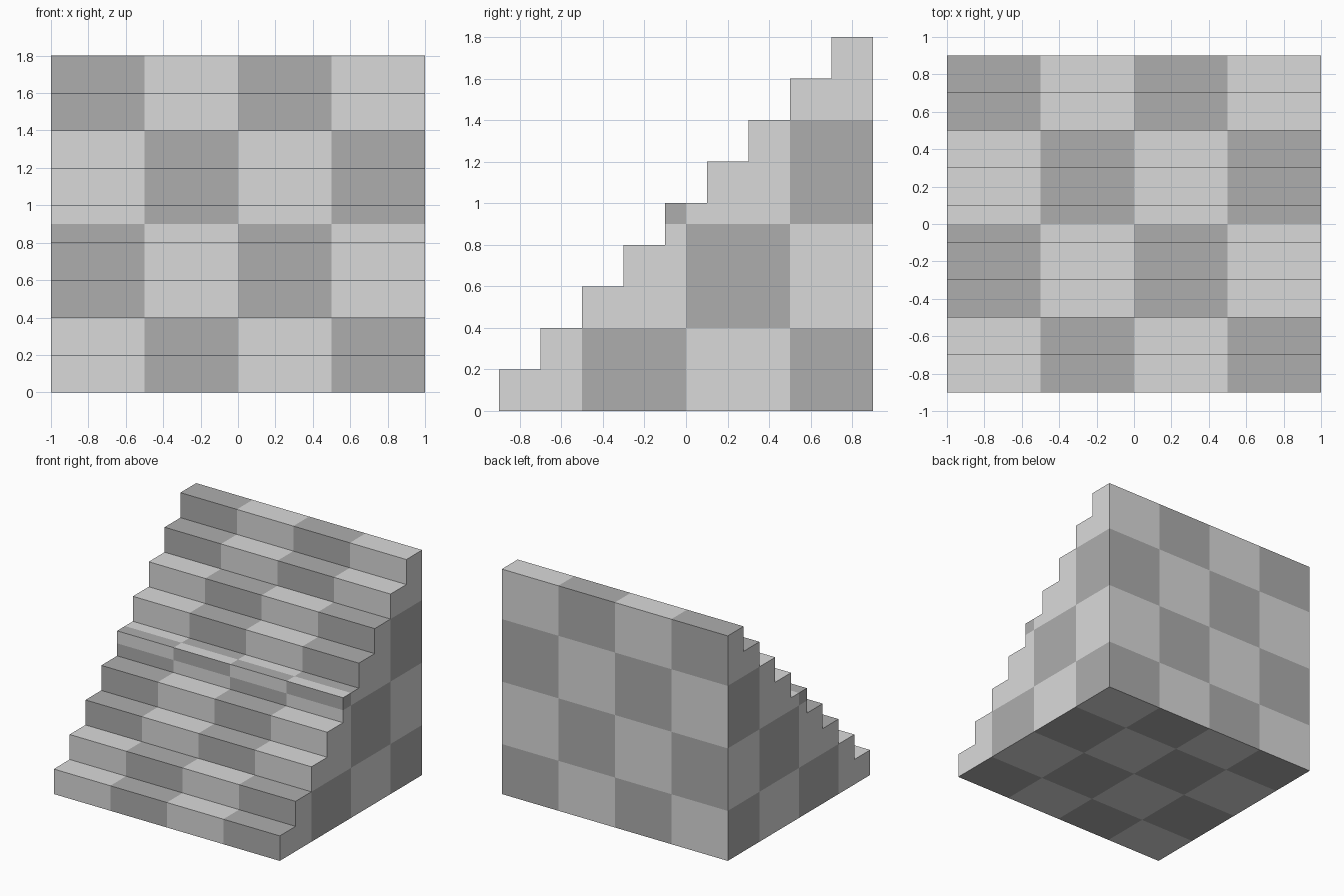
import bpy, bmesh, math
from mathutils import Vector

if "Cube" in bpy.data.objects:
    bpy.data.objects.remove(bpy.data.objects["Cube"])

STEPS, SIZE, TILE = 9, 0.2, 0.5
HALF_W, HALF_D, MID_Z = 1.0, 0.9, 0.9


def material(name, value):
    m = bpy.data.materials.new(name)
    m.diffuse_color = (value, value, value, 1)
    m.use_nodes = True
    m.node_tree.nodes["Principled BSDF"].inputs["Base Color"].default_value = m.diffuse_color
    return m


# stepped side profile, closed by the back wall and the floor
profile = [(HALF_D, 0), (-HALF_D, 0)]
for i in range(STEPS):
    y = -HALF_D + i * SIZE
    z = (i + 1) * SIZE
    profile += [(y, z), (y + SIZE, z)]

# solid staircase from the extruded profile
bm = bmesh.new()
face = bm.faces.new([bm.verts.new((-HALF_W, y, z)) for y, z in profile])
ext = bmesh.ops.extrude_face_region(bm, geom=[face])
bmesh.ops.translate(bm, vec=(2 * HALF_W, 0, 0),
                    verts=[g for g in ext["geom"] if isinstance(g, bmesh.types.BMVert)])
bmesh.ops.recalc_face_normals(bm, faces=bm.faces)

# cut the surface along the tile grid
centre = Vector((0, 0, MID_Z))
for axis in range(3):
    normal = Vector([float(k == axis) for k in range(3)])
    for k in (-1, 0, 1):
        bmesh.ops.bisect_plane(bm, geom=bm.verts[:] + bm.edges[:] + bm.faces[:],
                               dist=1e-5, plane_co=centre + normal * k * TILE,
                               plane_no=normal)

# checker colours: parity of the tile in the plane of each face
bm.normal_update()
for f in bm.faces:
    flat = max(range(3), key=lambda k: abs(f.normal[k]))
    p = f.calc_center_bounds() - centre
    f.material_index = sum(math.floor(p[k] / TILE) for k in range(3) if k != flat) % 2

mesh = bpy.data.meshes.new("staircase")
bm.to_mesh(mesh)
bm.free()
mesh.materials.append(material("light grey", 0.70))
mesh.materials.append(material("mid grey", 0.42))
bpy.context.collection.objects.link(bpy.data.objects.new("staircase", mesh))
